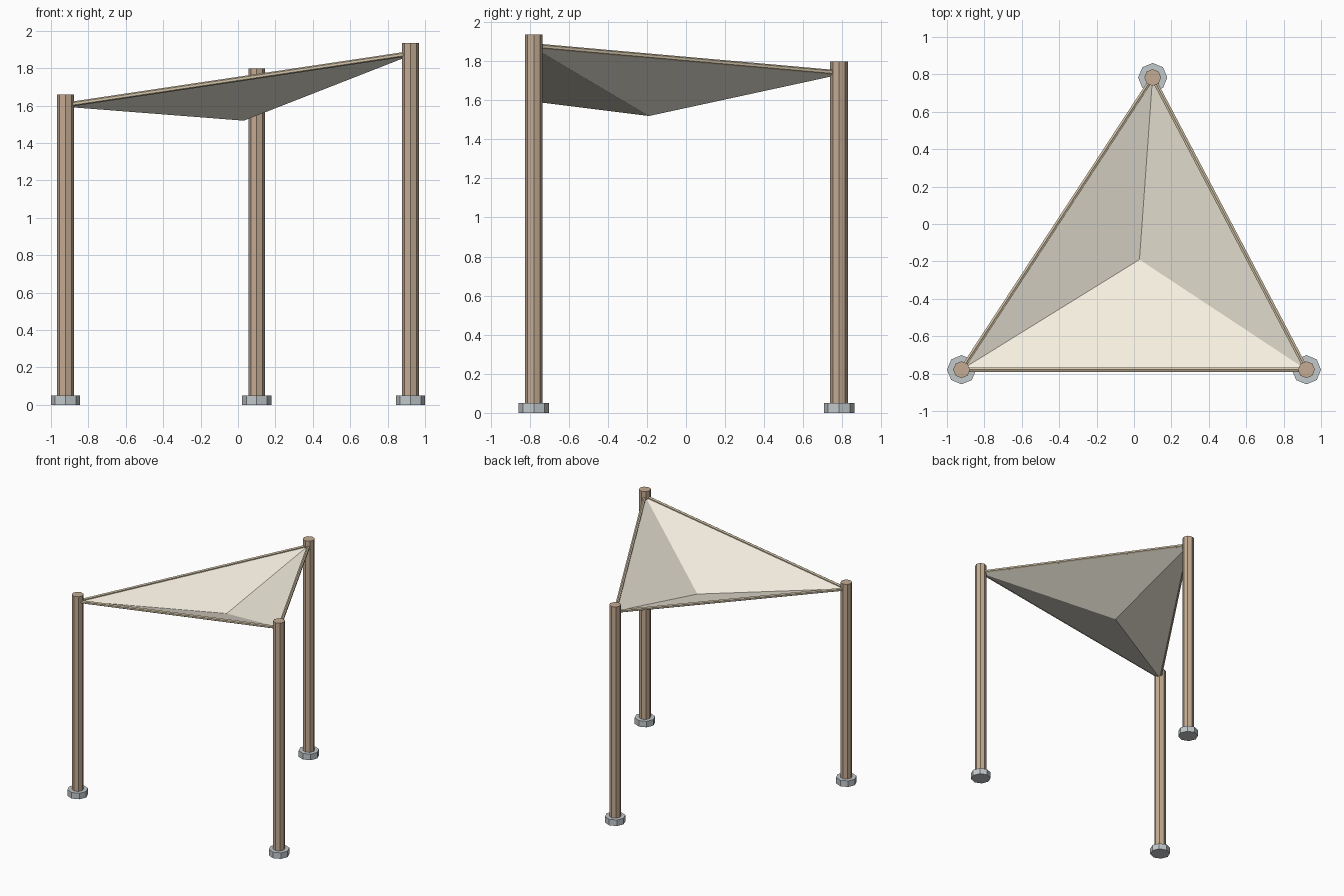
import bpy
from mathutils import Vector

if "Cube" in bpy.data.objects:
    bpy.data.objects.remove(bpy.data.objects["Cube"])


def material(name, rgb):
    m = bpy.data.materials.new(name)
    m.diffuse_color = (*rgb, 1)
    m.use_nodes = True
    m.node_tree.nodes["Principled BSDF"].inputs["Base Color"].default_value = m.diffuse_color
    return m


WOOD = material("wood", (0.55, 0.41, 0.29))
STEEL = material("steel", (0.54, 0.58, 0.60))
CLOTH = material("cloth", (0.91, 0.86, 0.74))
ROPE = material("rope", (0.66, 0.56, 0.40))


def rod(name, a, b, radius, sides, mat):
    """Straight prism between two points."""
    a, b = Vector(a), Vector(b)
    d = b - a
    bpy.ops.mesh.primitive_cylinder_add(vertices=sides, radius=radius,
                                        depth=d.length, location=(a + b) / 2)
    ob = bpy.context.object
    ob.rotation_mode = 'QUATERNION'
    if Vector((d.x, d.y, 0)).length > 1e-6:
        ob.rotation_quaternion = d.to_track_quat('Z', 'Y')
    ob.name = name
    ob.data.materials.append(mat)
    return ob


# Posts: position and height
posts = {
    "left": (-0.922, -0.779, 1.66),
    "right": (0.922, -0.779, 1.935),
    "back": (0.10, 0.783, 1.797),
}
corners = []
for side, (x, y, h) in posts.items():
    rod(side + "_post", (x, y, 0.01), (x, y, h), 0.045, 8, WOOD)
    rod(side + "_foot", (x, y, 0), (x, y, 0.05), 0.078, 8, STEEL)
    corners.append(Vector((x, y, h - 0.057)))

# Edge ropes between neighbouring posts
for i, side in enumerate(("front", "right", "left")):
    rod(side + "_rope", corners[i], corners[(i + 1) % 3], 0.013, 6, ROPE)

# Sagging sail with a low point near the middle
mesh = bpy.data.meshes.new("sail")
low = Vector((0.03, -0.19, 1.525))
mesh.from_pydata([c - Vector((0, 0, 0.004)) for c in corners] + [low], [],
                 [(0, 1, 3), (1, 2, 3), (2, 0, 3)])
mesh.materials.append(CLOTH)
sail = bpy.data.objects.new("sail", mesh)
bpy.context.collection.objects.link(sail)
thick = sail.modifiers.new("thickness", 'SOLIDIFY')
thick.thickness = 0.012
thick.offset = 0
